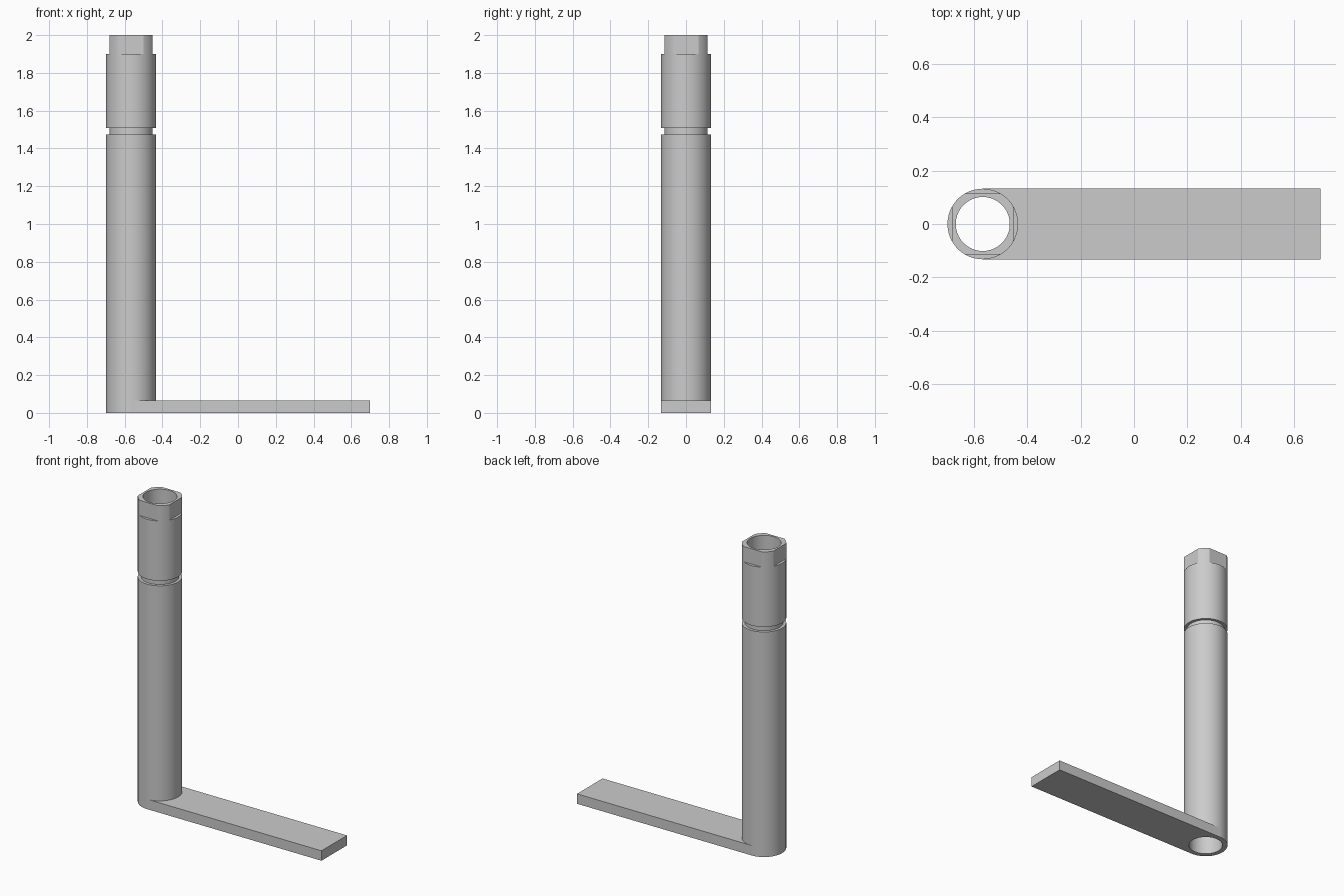
import bpy
import bmesh
from math import cos, sin, pi, radians

if "Cube" in bpy.data.objects:
    bpy.data.objects.remove(bpy.data.objects["Cube"])

HALF = 0.698            # half of the overall length
R, BORE = 0.132, 0.101  # tube outer and inner radius
GROOVE = 0.114
CX = R - HALF           # tube axis
BAR_H = 0.065
SEG = 96
FLAT = R * cos(radians(30))

grey = bpy.data.materials.new("plain_grey")
grey.use_nodes = True
colour = (0.6, 0.6, 0.6, 1)
grey.diffuse_color = colour
grey.node_tree.nodes["Principled BSDF"].inputs["Base Color"].default_value = colour


def finish(bm, name):
    bmesh.ops.recalc_face_normals(bm, faces=bm.faces)
    mesh = bpy.data.meshes.new(name)
    bm.to_mesh(mesh)
    bm.free()
    mesh.materials.append(grey)
    ob = bpy.data.objects.new(name, mesh)
    bpy.context.collection.objects.link(ob)
    bpy.ops.object.select_all(action="DESELECT")
    ob.select_set(True)
    bpy.context.view_layer.objects.active = ob
    bpy.ops.object.shade_smooth_by_angle(angle=radians(25))


def clip(v):
    return max(-FLAT, min(FLAT, v))


# Hollow tube: closed profile of (radius, height, has wrench flats)
profile = [(BORE, 0, False), (R, 0, False), (R, 1.475, False),
           (GROOVE, 1.475, False), (GROOVE, 1.508, False), (R, 1.508, False),
           (R, 1.9, False), (R, 1.9, True), (R, 2.0, True), (BORE, 2.0, False)]
bm = bmesh.new()
rings = []
for r, z, flats in profile:
    ring = []
    for i in range(SEG):
        a = 2 * pi * i / SEG
        x, y = r * cos(a), r * sin(a)
        if flats:
            x, y = clip(x), clip(y)
        ring.append(bm.verts.new((CX + x, y, z)))
    rings.append(ring)
for k, lower in enumerate(rings):
    upper = rings[(k + 1) % len(rings)]
    for i in range(SEG):
        j = (i + 1) % SEG
        bm.faces.new((lower[i], lower[j], upper[j], upper[i]))
# Merge the flat ledges where they meet the round wall
bmesh.ops.remove_doubles(bm, verts=bm.verts, dist=0.00001)
finish(bm, "hollow_tube")

# Flat bar: outline hugging the front half of the tube wall
half = SEG // 2
outline = [(CX + R * cos(pi / 2 - pi * i / half), R * sin(pi / 2 - pi * i / half))
           for i in range(half + 1)]
outline += [(HALF, -R), (HALF, R)]
bm = bmesh.new()
low = [bm.verts.new((x, y, 0)) for x, y in outline]
top = [bm.verts.new((x, y, BAR_H)) for x, y in outline]
bm.faces.new(low)
bm.faces.new(top)
# Side walls only where the bar is exposed
for i in range(half, len(outline)):
    j = (i + 1) % len(outline)
    bm.faces.new((low[i], low[j], top[j], top[i]))
finish(bm, "flat_bar")
